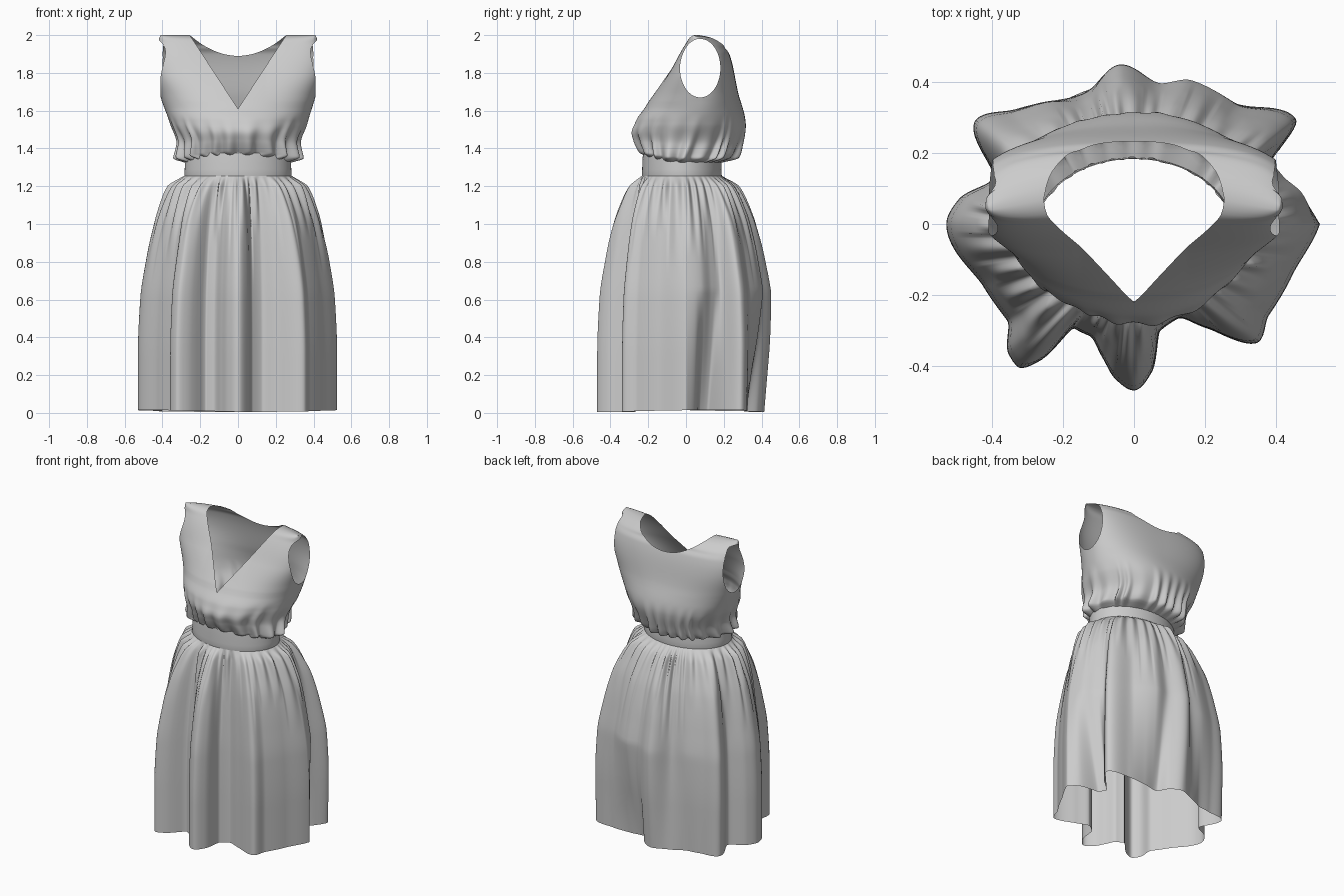
import bpy, bmesh, random
from math import sin, cos, asin, acos, pi, sqrt, hypot

if "Cube" in bpy.data.objects:
    bpy.data.objects.remove(bpy.data.objects["Cube"])

random.seed(4)


def curve(tbl, t):
    """Smooth interpolation through (t, value) pairs."""
    n = len(tbl)
    if t <= tbl[0][0]:
        return tbl[0][1]
    if t >= tbl[-1][0]:
        return tbl[-1][1]
    i = next(k for k in range(n - 1) if tbl[k][0] <= t <= tbl[k + 1][0])

    def slope(k):
        if k == 0 or k == n - 1:
            j = min(k, n - 2)
            return (tbl[j + 1][1] - tbl[j][1]) / (tbl[j + 1][0] - tbl[j][0])
        d0 = (tbl[k][1] - tbl[k - 1][1]) / (tbl[k][0] - tbl[k - 1][0])
        d1 = (tbl[k + 1][1] - tbl[k][1]) / (tbl[k + 1][0] - tbl[k][0])
        return 0 if d0 * d1 <= 0 else 2 * d0 * d1 / (d0 + d1)

    (a, p), (b, q) = tbl[i], tbl[i + 1]
    h, s = b - a, (t - a) / (b - a)
    return (p * (1 + 2 * s) * (1 - s) ** 2 + slope(i) * h * s * (1 - s) ** 2
            + q * s * s * (3 - 2 * s) + slope(i + 1) * h * s * s * (s - 1))


def cloth(name, grids, wrap=False):
    """Make one smooth sheet object from grids of points."""
    bm = bmesh.new()
    for g in grids:
        vs = [[bm.verts.new(p) for p in row] for row in g]
        for r0, r1 in zip(vs, vs[1:]):
            m = len(r0)
            for j in range(m if wrap else m - 1):
                k = (j + 1) % m
                bm.faces.new((r0[j], r0[k], r1[k], r1[j]))
    bmesh.ops.remove_doubles(bm, verts=bm.verts, dist=0.0004)
    bmesh.ops.recalc_face_normals(bm, faces=bm.faces)
    for f in bm.faces:
        f.smooth = True
    me = bpy.data.meshes.new(name)
    bm.to_mesh(me)
    bm.free()
    ob = bpy.data.objects.new(name, me)
    bpy.context.collection.objects.link(ob)
    return ob


WX, WY, WC = 0.285, 0.212, -0.022      # waist ellipse


# Irregular gathers: random pleat widths around the waist
def make_pleats(lo, hi):
    e = [0.0]
    while e[-1] < 2 * pi:
        e.append(e[-1] + random.uniform(lo, hi))
    return [(v * 2 * pi / e[-1], random.uniform(0.3, 1.0), random.uniform(0.25, 0.6)) for v in e]


def gather(pleats, a):
    a %= 2 * pi
    i = next((k for k in range(len(pleats) - 1) if a <= pleats[k + 1][0]), 0)
    s = (a - pleats[i][0]) / (pleats[i + 1][0] - pleats[i][0])
    return sin(pi * s) ** 2 * pleats[i][1], pleats[i][2]


skirt_pleats = make_pleats(0.10, 0.22)
bodice_pleats = make_pleats(0.15, 0.45)

# Skirt: waist ellipse blended into folded outlines (degrees, radius), deeper at the hem
front_folds = [(162, .42), (172, .50), (180, .53), (203, .46), (217, .45), (226, .51), (231, .52),
               (236, .46), (240, .34), (248, .34), (257, .39), (263, .44), (270, .47), (277, .42),
               (284, .31), (295, .295), (305, .36), (317, .485), (326, .46), (342, .47), (360, .525)]
middle = [(0, .525), (10, .50), (18, .455), (25, .44), (33, .55), (50, .46), (68, .455), (80, .42),
          (95, .47), (112, .39), (126, .44), (137, .48), (147, .54)] + front_folds
hem = [(0, .525), (6, .47), (12, .34), (20, .33), (27, .46), (33, .54), (46, .45), (60, .37),
       (75, .32), (84, .38), (95, .415), (108, .40), (122, .40), (135, .45), (147, .53)] + front_folds
flare = [(0, 1), (.3, 1), (.6, .95), (.8, .83), (1.0, .65), (1.1, .50), (1.2, .28), (1.255, 0)]
COLS = 400
skirt = []
for i in range(71):
    t = i / 70
    z = 1.255 - 1.25 * t ** 1.3
    f = curve(flare, z)
    drop = curve([(0, 1), (.65, 0)], z)
    row = []
    for j in range(COLS):
        a = 2 * pi * j / COLS
        deg = a * 180 / pi
        rh = curve(middle, deg) * (1 - drop) + curve(hem, deg) * drop
        rw = 1 / hypot(cos(a) / WX, sin(a) / WY)
        g, ln = gather(skirt_pleats, a)
        d = (1.25 - z) / ln
        amp = 0.045 * min(1, (1.255 - z) / 0.05) * max(0, 1 - d) ** 1.3
        r = rw * (1 - f) + rh * f + amp * (g - 0.35)
        yc = WC * (1 - f)
        lift = 0.005 * (1 + sin(2 * a + 1)) * (t ** 6)
        row.append((r * cos(a), yc + r * sin(a), z + lift))
    skirt.append(row)
cloth("skirt", [skirt], wrap=True)

# Waistband
band = [(1.235, .985), (1.245, 1.0), (1.29, .99), (1.335, .985), (1.375, .97)]
cloth("waistband", [[[(WX * s * cos(2 * pi * j / 96), WC + WY * s * sin(2 * pi * j / 96), z)
                      for j in range(96)] for z, s in band]], wrap=True)

# Bodice: half width, front depth, back depth, side seam and squareness by height
width = [(1.325, .275), (1.35, .32), (1.42, .315), (1.53, .36), (1.68, .412), (1.85, .452),
         (1.95, .43), (2, .41)]
front = [(1.325, -.22), (1.36, -.24), (1.42, -.265), (1.48, -.28), (1.55, -.262), (1.62, -.215),
         (1.8, -.115), (1.97, -.025), (1.99, .0), (2, .04)]
back = [(1.325, .185), (1.35, .26), (1.4, .285), (1.53, .315), (1.7, .275), (1.9, .23),
        (1.94, .2), (1.97, .15), (1.99, .1), (2, .04)]
seam = [(1.325, -.02), (1.5, .04), (1.7, .075), (1.95, .075), (2, .04)]
square = [(1.325, 2), (1.6, 2.1), (1.8, 2.6), (2, 2.8)]
ARM_Y, ARM_Z, ARM_RY, ARM_RZ = 0.075, 1.825, 0.107, 0.155

rows = {1.325 + 0.675 * i / 100 for i in range(101)}
for b in (1.61, ARM_Z - ARM_RZ, 1.89, ARM_Z + ARM_RZ):
    rows |= {b, b + .0008, b - .0008, b + .0025, b - .0025}
rows = sorted(rows)


def neck_front(z):
    return max(0, 0.255 * (z - 1.61) / 0.39)


def neck_back(z):
    return 0.255 * sqrt(max(0, (z - 1.89) / 0.11))


def panel(side, depth, neck):
    grid = []
    is_front = depth is front
    for z in rows:
        w, yp, yc, n = (curve(c, z) for c in (width, depth, seam, square))
        a0 = asin(min(1, (neck(z) / w)) ** (n / 2))
        a1 = pi / 2
        k = 1 - ((z - ARM_Z) / ARM_RZ) ** 2
        if k > 0:       # armhole edge
            cut = (ARM_Y + (-1 if is_front else 1) * ARM_RY * sqrt(k) - yc) / (yp - yc)
            a1 = acos(min(.95, max(0, cut)) ** (n / 2))
        a1 = max(a1, a0 + 0.02)
        # shoulder ridge sits further back beside the neck
        start, span = (1.65, .35) if is_front else (1.93, .07)
        back_shift = 0.05 * max(0, (z - start) / span)
        row = []
        for j in range(61):
            a = a0 + (a1 - a0) * j / 60
            x = side * w * max(0, sin(a)) ** (2 / n)
            c = max(0, cos(a)) ** (2 / n) if j < 60 or a1 < pi / 2 else 0
            y = yc + (yp - yc) * c
            # gathers blousing over the waistband
            turn = (pi - a if is_front else a) * side + pi
            low = max(0, 1 - (z - 1.325) / 0.26) ** 1.5 * min(1, (z - 1.32) / 0.02)
            s = 1 + low * 0.17 * (gather(bodice_pleats, turn)[0] - 0.35)
            s += 0.012 * sin(5 * turn + 6 * z) * max(0, min(1, (1.65 - z) / 0.15)) * min(1, (z - 1.32) / .05)
            y += back_shift * max(0, 1 - max(0, abs(x) - .15) / .25)
            # lower edge rises towards the front
            rise = 0.04 * c * c * max(0, 1 - (z - 1.325) / 0.2) if is_front else 0
            row.append((x * s, yc + (y - yc) * s, z + rise))
        grid.append(row)
    return grid


cloth("bodice", [panel(s, d, nk) for s in (-1, 1)
                 for d, nk in ((front, neck_front), (back, neck_back))])
